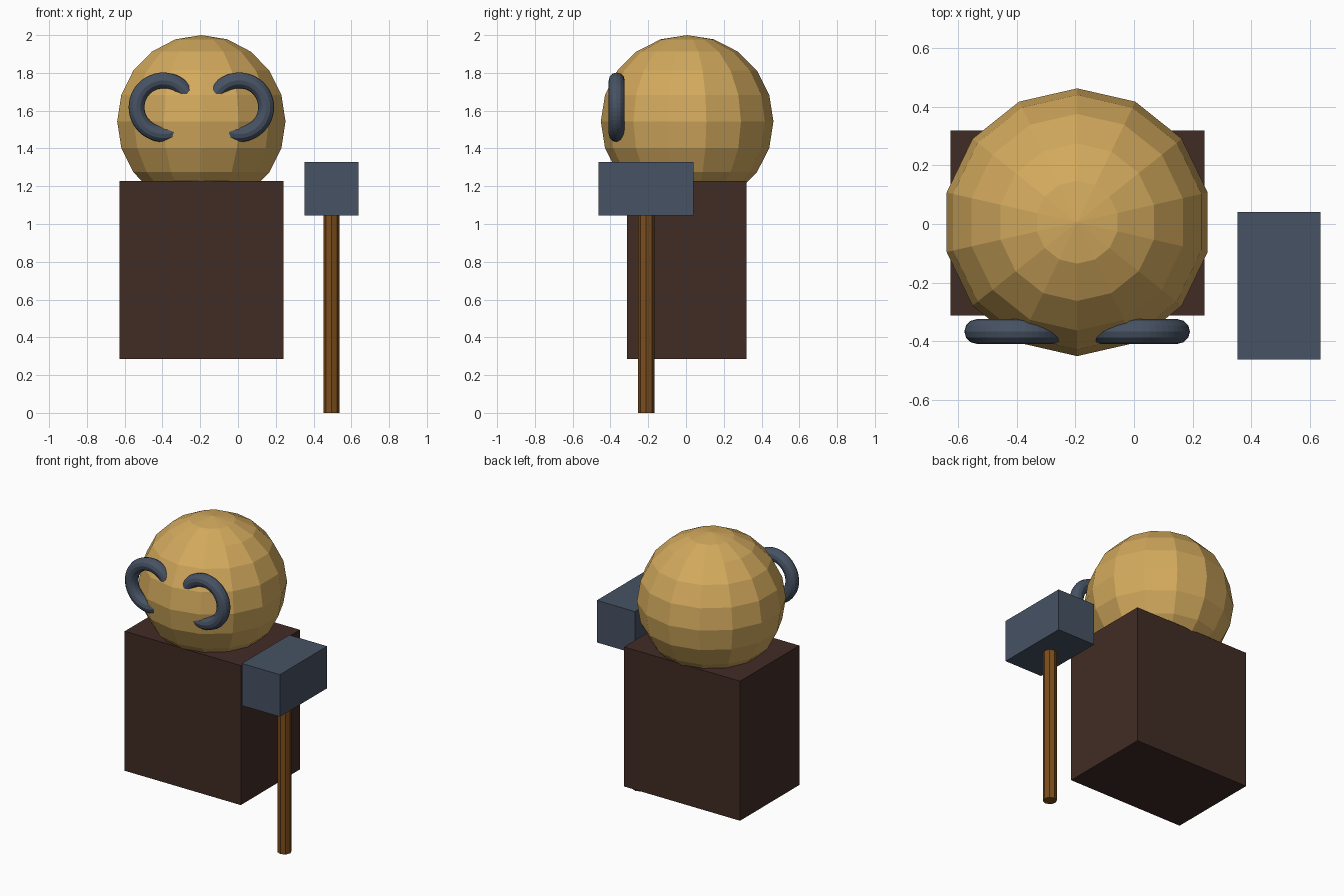
import bpy, math

if "Cube" in bpy.data.objects:
    bpy.data.objects.remove(bpy.data.objects["Cube"])

AXIS_X = -0.194  # figure's own centre line


def material(name, rgb):
    m = bpy.data.materials.new(name)
    m.diffuse_color = (*rgb, 1)
    m.use_nodes = True
    m.node_tree.nodes["Principled BSDF"].inputs["Base Color"].default_value = m.diffuse_color
    return m


straw = material("straw", (0.65, 0.40, 0.11))
brown = material("dark_brown", (0.053, 0.025, 0.018))
wood = material("wood", (0.20, 0.075, 0.012))
steel = material("steel", (0.062, 0.085, 0.125))


def finish(name, mat):
    ob = bpy.context.object
    ob.name = name
    ob.data.materials.append(mat)
    return ob


def box(name, lo, hi, mat):
    centre = [(a + b) / 2 for a, b in zip(lo, hi)]
    bpy.ops.mesh.primitive_cube_add(size=1, location=centre)
    ob = finish(name, mat)
    ob.scale = [b - a for a, b in zip(lo, hi)]
    return ob


# Body block
box("body", (-0.627, -0.313, 0.285), (0.24, 0.319, 1.227), brown)

# Faceted round head
bpy.ops.mesh.primitive_uv_sphere_add(segments=14, ring_count=10, radius=0.457,
                                     location=(AXIS_X, 0.006, 1.543))
finish("head", straw)

# Rings sunk into the face, mirrored about the figure's centre line
for side, label in ((-1, "left"), (1, "right")):
    bpy.ops.mesh.primitive_torus_add(major_radius=0.142, minor_radius=0.042,
                                     major_segments=48, minor_segments=12,
                                     location=(AXIS_X + side * 0.201, -0.367, 1.618),
                                     rotation=(math.pi / 2, 0, 0))
    finish(label + "_ring", steel)

# Hammer standing beside the figure
bpy.ops.mesh.primitive_cylinder_add(vertices=8, radius=0.043, depth=1.1,
                                    location=(0.495, -0.211, 0.55))
finish("hammer_handle", wood)
box("hammer_head", (0.353, -0.463, 1.045), (0.637, 0.041, 1.329), steel)
